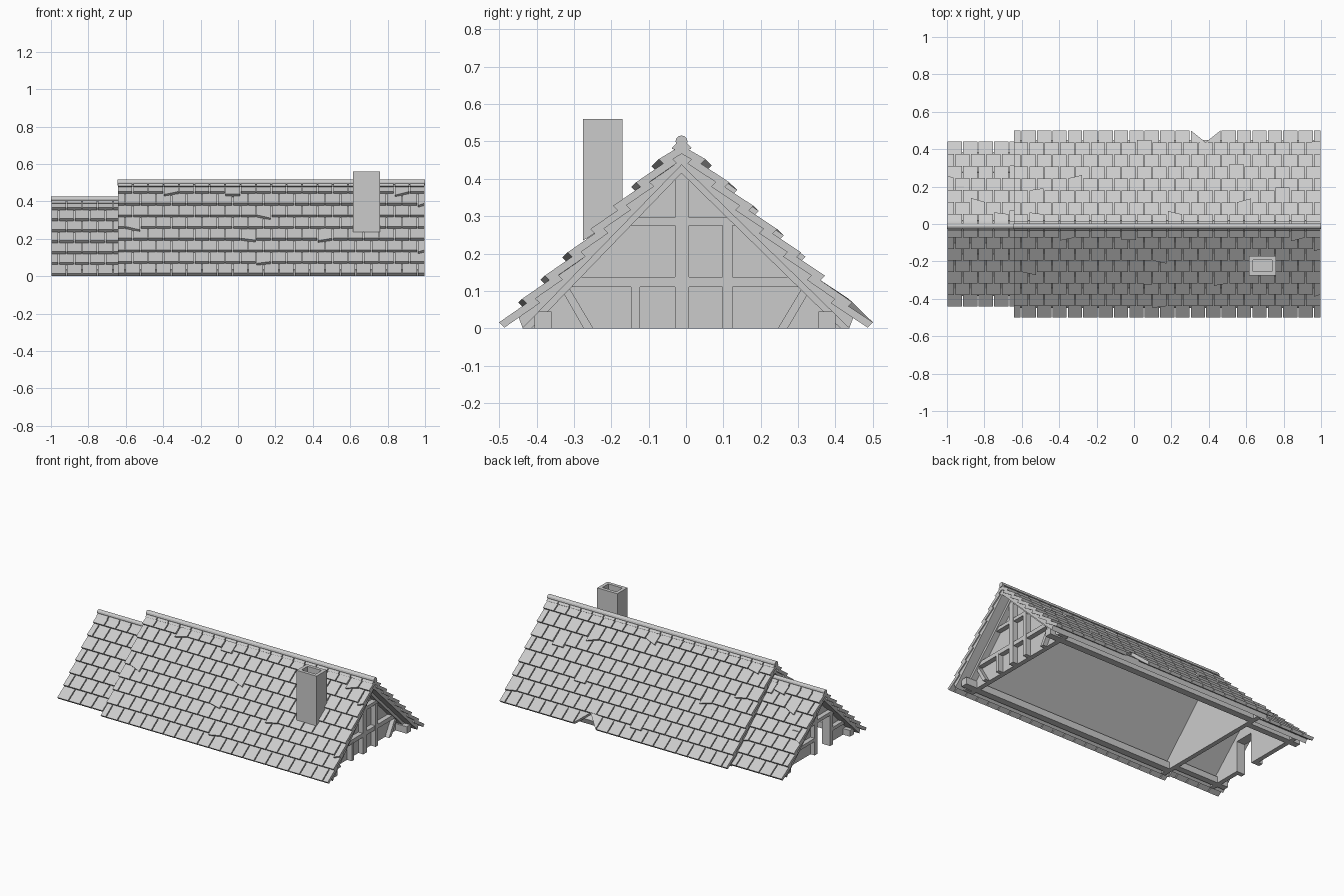
import bpy, bmesh, random
from mathutils import Vector

random.seed(7)
cube = bpy.data.objects.get("Cube")
if cube:
    bpy.data.objects.remove(cube, do_unlink=True)

grey = bpy.data.materials.new("plain grey")
grey.use_nodes = True
grey.diffuse_color = (0.6, 0.6, 0.6, 1)
grey.node_tree.nodes["Principled BSDF"].inputs["Base Color"].default_value = (0.6, 0.6, 0.6, 1)

RIDGE_Y = -0.012


def finish(name, bm):
    bmesh.ops.recalc_face_normals(bm, faces=bm.faces)
    mesh = bpy.data.meshes.new(name)
    bm.to_mesh(mesh)
    bm.free()
    mesh.materials.append(grey)
    obj = bpy.data.objects.new(name, mesh)
    bpy.context.collection.objects.link(obj)
    return obj


def bridge(bm, a, b):
    """Solid between two matching loops of points."""
    va, vb = [bm.verts.new(p) for p in a], [bm.verts.new(p) for p in b]
    bm.faces.new(va)
    bm.faces.new(vb[::-1])
    for i in range(len(va)):
        j = (i + 1) % len(va)
        bm.faces.new((va[j], va[i], vb[i], vb[j]))


def prism(name, x0, x1, *profiles):
    """Side profiles of (y, z) points, extruded along x."""
    bm = bmesh.new()
    for pts in profiles:
        bridge(bm, [(x0, y, z) for y, z in pts], [(x1, y, z) for y, z in pts])
    return finish(name, bm)


def rect(y0, y1, z0, z1):
    return [(y0, z0), (y1, z0), (y1, z1), (y0, z1)]


def shingles(name, sgn, x0, x1, width, rows, top, eave_y, eave_z, notch=None):
    """Rows of overlapping tiles on one slope, with a few slipped or crooked."""
    bm = bmesh.new()
    ridge = Vector((0, RIDGE_Y, top))
    down = Vector((0, sgn * eave_y, eave_z)) - ridge
    length = down.length
    down.normalize()
    out = Vector((0, -sgn * down.z, sgn * down.y))
    step, gap = length / rows, 0.003

    for row in range(rows):
        low = step * (row + 1)
        high = max(low - step * 1.3, 0.004)
        x = x0 - (width / 2 if row % 2 else 0)
        while x < x1 - 0.01:
            a, b = max(x, x0), min(x + width, x1)
            x += width
            if b - a < 0.012:
                continue
            drops = [0, 0]
            if row < rows - 1 and random.random() < 0.09:
                slip = random.uniform(0.012, 0.03)
                drops = random.choice([[slip, slip], [slip, 0], [0, slip]])
            elif notch and row == rows - 1:
                drops = [-0.085 if abs(e - notch) < 0.02 else 0 for e in (a, b)]
            ends = []
            for e, drop in ((a + gap, drops[0]), (b - gap, drops[1])):
                # (distance down the slope, height off the tile line)
                section = [(high, -0.042), (low + drop, -0.02),
                           (low + drop, 0), (high, -0.022)]
                ends.append([ridge + down * s + out * n + Vector((e, 0, 0))
                             for s, n in section])
            bridge(bm, *ends)
    return finish(name, bm)


def roof_deck(name, x0, x1, eave, top, inner_eave, inner_top):
    half = 0.035
    return prism(name, x0, x1, [
        (-inner_eave, 0), (-eave, half), (RIDGE_Y, top), (eave, half),
        (inner_eave, 0), (RIDGE_Y, inner_top)])


def ridge_cap(name, x0, x1, z, radius):
    bm = bmesh.new()
    bmesh.ops.create_circle(bm, cap_ends=True, segments=12, radius=radius)
    ring = [(v.co.x + RIDGE_Y, v.co.y + z) for v in bm.verts]
    bm.free()
    return prism(name, x0, x1, ring)


# Main roof and lower side roof
roof_deck("main_roof_deck", -0.635, 0.99, 0.45, 0.481, 0.437, 0.437)
roof_deck("low_roof_deck", -0.99, -0.6, 0.385, 0.393, 0.375, 0.352)
for side, sgn in (("front", -1), ("back", 1)):
    shingles("main_shingles_" + side, sgn, -0.645, 1.0, 0.08225, 8,
             0.515, 0.5, 0.016, 0.383 if sgn > 0 else None)
    shingles("low_shingles_" + side, sgn, -1.0, -0.62, 0.083, 7,
             0.425, 0.44, 0.015)
ridge_cap("main_ridge_cap", -0.645, 1.0, 0.5, 0.016)
ridge_cap("low_ridge_cap", -1.0, -0.62, 0.412, 0.014)

# Gable walls, the low one with a doorway
prism("main_gable_wall", 0.86, 0.89, [(-0.435, 0), (0.435, 0), (RIDGE_Y, 0.45)])
prism("middle_wall", -0.6, -0.57, [(-0.435, 0), (0.435, 0), (RIDGE_Y, 0.45)])
prism("low_gable_wall", -0.92, -0.89, [
    (-0.375, 0), (-0.13, 0), (-0.13, 0.2), (0, 0.2), (0, 0),
    (0.375, 0), (RIDGE_Y, 0.36)])

# Timber frame on the main gable
prism("gable_posts", 0.88, 0.925,
      rect(-0.03, 0.008, 0, 0.44), rect(0.098, 0.125, 0, 0.28),
      rect(-0.147, -0.123, 0, 0.115))
prism("gable_rails", 0.88, 0.922,
      rect(-0.31, 0.3, 0.11, 0.137), rect(-0.16, 0.14, 0.275, 0.297),
      rect(-0.045, 0.025, 0.405, 0.43))
prism("gable_braces", 0.88, 0.918,
      [(-0.338, 0.112), (-0.315, 0.112), (-0.248, 0), (-0.274, 0)],
      [(0.338, 0.112), (0.313, 0.112), (0.246, 0), (0.272, 0)])
prism("gable_rafters", 0.88, 0.93,
      [(-0.437, 0), (RIDGE_Y, 0.44), (RIDGE_Y, 0.415), (-0.413, 0)],
      [(0.437, 0), (RIDGE_Y, 0.44), (RIDGE_Y, 0.415), (0.413, 0)])

# Timber frame on the low gable
prism("low_gable_frame", -0.95, -0.91,
      rect(-0.16, -0.13, 0, 0.215), rect(0, 0.03, 0, 0.34),
      rect(-0.17, 0.2, 0.2, 0.222), rect(0.03, 0.3, 0.09, 0.112),
      rect(-0.28, -0.16, 0.09, 0.112))

# Beams along the eaves
prism("main_eave_beams", -0.6, 0.97,
      rect(-0.405, -0.36, 0, 0.045), rect(0.355, 0.4, 0, 0.045))
prism("low_eave_beams", -0.97, -0.58,
      rect(-0.345, -0.305, 0, 0.04), rect(0.305, 0.345, 0, 0.04))

# Chimney with a recessed flue, its foot following the slope
bm = bmesh.new()
bridge(bm, [(0.615, y, z) for y, z in ((-0.275, 0.235), (-0.17, 0.3), (-0.17, 0.56), (-0.275, 0.56))],
       [(0.76, y, z) for y, z in ((-0.275, 0.235), (-0.17, 0.3), (-0.17, 0.56), (-0.275, 0.56))])
bmesh.ops.recalc_face_normals(bm, faces=bm.faces)
bm.faces.ensure_lookup_table()
cap = max(bm.faces, key=lambda f: f.calc_center_median().z)
bmesh.ops.inset_region(bm, faces=[cap], thickness=0.031)
flue = bmesh.ops.extrude_face_region(bm, geom=[cap])
bmesh.ops.translate(bm, vec=(0, 0, -0.06),
                    verts=[v for v in flue["geom"] if isinstance(v, bmesh.types.BMVert)])
bmesh.ops.delete(bm, geom=[cap], context="FACES_ONLY") if cap.is_valid else None
finish("chimney", bm)
